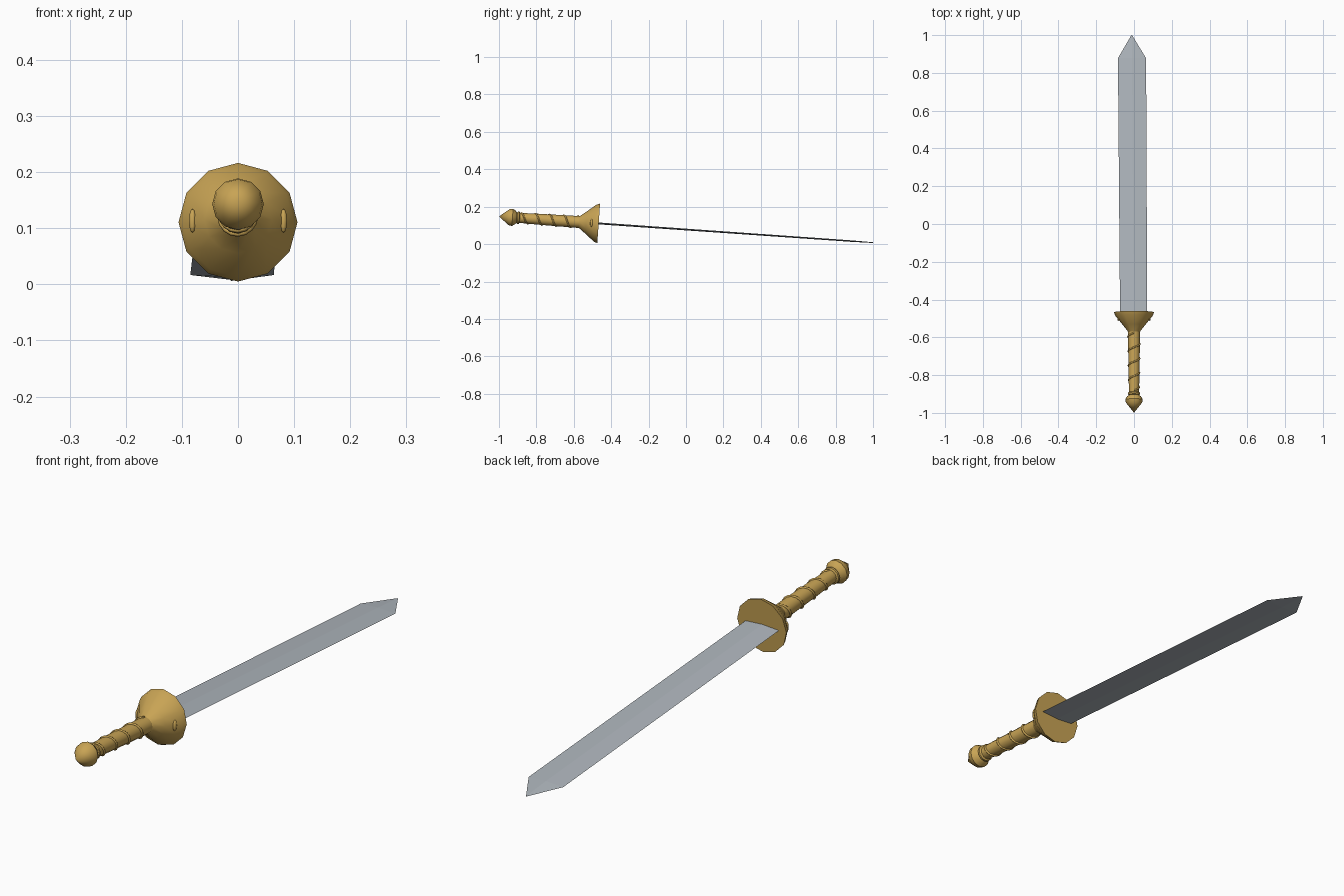
import bpy, bmesh, math
from mathutils import Matrix, Vector

if "Cube" in bpy.data.objects:
    bpy.data.objects.remove(bpy.data.objects["Cube"])

# The sword is built along local y, then tipped so its point touches the ground
TILT = Matrix.Translation((0, 0, 0.078)) @ Matrix.Rotation(math.radians(-4), 4, 'X')


def material(name, rgb):
    m = bpy.data.materials.new(name)
    m.diffuse_color = (*rgb, 1)
    m.use_nodes = True
    m.node_tree.nodes["Principled BSDF"].inputs["Base Color"].default_value = m.diffuse_color
    return m


gold = material("gold", (0.58, 0.37, 0.09))
steel = material("steel", (0.43, 0.47, 0.51))


def finish(bm, name, mat, smooth_angle=None):
    bmesh.ops.recalc_face_normals(bm, faces=bm.faces[:])
    me = bpy.data.meshes.new(name)
    bm.to_mesh(me)
    bm.free()
    me.materials.append(mat)
    me.transform(TILT)
    ob = bpy.data.objects.new(name, me)
    bpy.context.collection.objects.link(ob)
    if smooth_angle:
        bpy.ops.object.select_all(action='DESELECT')
        ob.select_set(True)
        bpy.context.view_layer.objects.active = ob
        bpy.ops.object.shade_smooth_by_angle(angle=math.radians(smooth_angle))
    return ob


def ring_loft(bm, rings, closed=False):
    """Skin a list of vertex rings, capping the ends."""
    n = len(rings[0])
    for a, b in zip(rings, rings[1:]):
        for i in range(n):
            j = (i + 1) % n
            bm.faces.new((a[i], a[j], b[j], b[i]))
    bm.faces.new(rings[0])
    bm.faces.new(rings[-1])


def lathe(name, profile, sides=12):
    """Turned part: profile is (position along sword, radius)."""
    bm = bmesh.new()
    rings = []
    for y, r in profile:
        rings.append([bm.verts.new((r * math.sin(2 * math.pi * i / sides), y,
                                    r * math.cos(2 * math.pi * i / sides)))
                      for i in range(sides)])
    ring_loft(bm, rings)
    bmesh.ops.remove_doubles(bm, verts=bm.verts[:], dist=1e-5)
    return finish(bm, name, gold, 40)


# Turned hilt parts
lathe("pommel", [(-1.002, 0.0), (-0.948, 0.043), (-0.930, 0.046), (-0.914, 0.036), (-0.905, 0.024)])
lathe("collar", [(-0.908, 0.026), (-0.903, 0.033), (-0.895, 0.033), (-0.890, 0.026)])
lathe("grip", [(-0.915, 0.026), (-0.80, 0.029), (-0.56, 0.032)])
lathe("guard", [(-0.577, 0.030), (-0.567, 0.035), (-0.535, 0.060), (-0.487, 0.099), (-0.468, 0.106)])

# Spiral wire wrapped around the grip
bm = bmesh.new()
rings = []
turns, steps = 4, 64
for k in range(steps + 1):
    f = k / steps
    t = 2 * math.pi * turns * f
    radius = 0.027 + 0.005 * f
    out = Vector((math.sin(t), 0, math.cos(t)))
    centre = out * radius + Vector((0, -0.885 + 0.305 * f, 0))
    rings.append([bm.verts.new(centre + 0.005 * (math.cos(a) * out + math.sin(a) * Vector((0, 1, 0))))
                  for a in (math.pi * q / 3 for q in range(6))])
ring_loft(bm, rings)
finish(bm, "grip_wire", gold, 70)

# Small studs on both sides of the guard
for side, label in ((-1, "left"), (1, "right")):
    bm = bmesh.new()
    bmesh.ops.create_uvsphere(bm, u_segments=10, v_segments=6, radius=1,
                              matrix=Matrix.Translation((side * 0.081, -0.506, 0))
                              @ Matrix.Diagonal((0.007, 0.008, 0.021, 1)))
    finish(bm, "guard_stud_" + label, gold, 60)

# Blade: thin ridged section, widening a little, then a point
bm = bmesh.new()
rings = []
for y, left, right, ridge in ((-0.472, -0.074, 0.070, 0.005),
                              (0.880, -0.085, 0.064, 0.004),
                              (1.002, -0.014, -0.010, 0.002)):
    mid = (left + right) / 2
    rings.append([bm.verts.new(p) for p in ((left, y, 0), (mid, y, ridge),
                                            (right, y, 0), (mid, y, -ridge))])
ring_loft(bm, rings)
finish(bm, "blade", steel)
